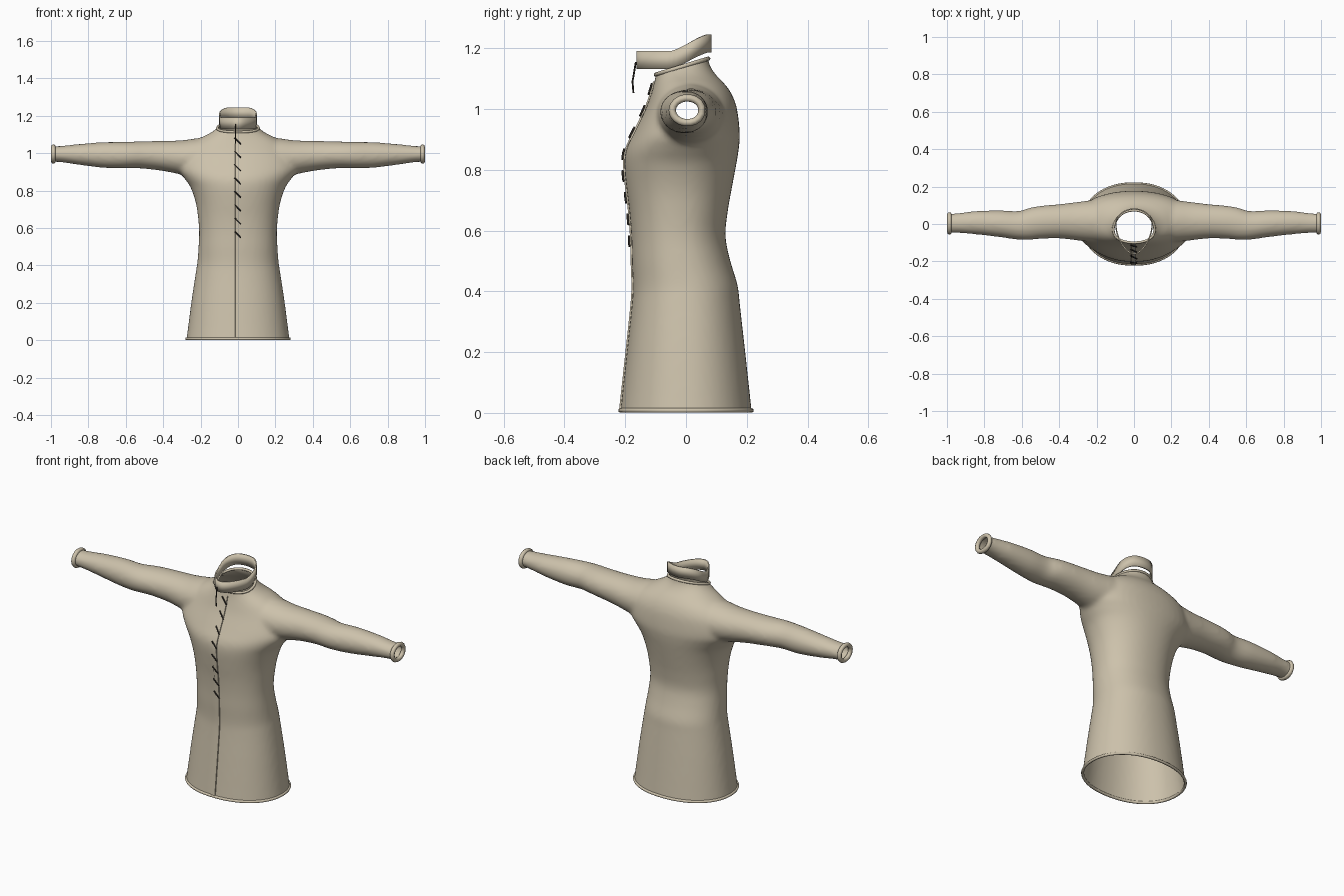
import bpy, bmesh, math
from mathutils import Vector
from mathutils.bvhtree import BVHTree

if "Cube" in bpy.data.objects:
    bpy.data.objects.remove(bpy.data.objects["Cube"])


def material(name, rgb):
    m = bpy.data.materials.new(name)
    m.diffuse_color = (*rgb, 1)
    m.use_nodes = True
    m.node_tree.nodes["Principled BSDF"].inputs["Base Color"].default_value = m.diffuse_color
    return m


LINEN = material("beige linen", (0.61, 0.54, 0.41))
CORD = material("dark cord", (0.03, 0.025, 0.02))


def add_object(name, data, mat):
    ob = bpy.data.objects.new(name, data)
    bpy.context.collection.objects.link(ob)
    data.materials.append(mat)
    return ob


def shade(ob, angle=50):
    bpy.ops.object.select_all(action='DESELECT')
    ob.select_set(True)
    bpy.context.view_layer.objects.active = ob
    bpy.ops.object.shade_smooth_by_angle(angle=math.radians(angle))


def refine(rows, n=4):
    """Catmull-Rom subdivision of a table of section sizes."""
    out = []
    for i in range(len(rows) - 1):
        a, b, c, d = (rows[min(max(i + k, 0), len(rows) - 1)] for k in (-1, 0, 1, 2))
        for s in range(n):
            t = s / n
            out.append([0.5 * (2 * q + (r - p) * t + (2 * p - 5 * q + 4 * r - e) * t * t
                               + (3 * q - p - 3 * r + e) * t ** 3)
                        for p, q, r, e in zip(a, b, c, d)])
    return out + [list(rows[-1])]


def loft(bm, rings):
    """Closed, capped skin over a list of rings of points."""
    vs = [[bm.verts.new(p) for p in ring] for ring in rings]
    n = len(vs[0])
    for a, b in zip(vs, vs[1:]):
        for i in range(n):
            bm.faces.new((a[i], a[(i + 1) % n], b[(i + 1) % n], b[i]))
    bm.faces.new(vs[0][::-1])
    bm.faces.new(vs[-1])


def oval(n=48, power=2.15):
    for i in range(n):
        c, s = math.cos(2 * math.pi * i / n), math.sin(2 * math.pi * i / n)
        yield (math.copysign(abs(c) ** (2 / power), c), math.copysign(abs(s) ** (2 / power), s))


# torso sections: height, half width, front y, back y
TORSO = [(-0.06, 0.285, -0.225, 0.225), (0.0, 0.276, -0.217, 0.217), (0.2, 0.25, -0.195, 0.195),
         (0.36, 0.226, -0.178, 0.177), (0.42, 0.217, -0.175, 0.17), (0.5, 0.211, -0.178, 0.146),
         (0.58, 0.208, -0.18, 0.13), (0.66, 0.214, -0.186, 0.137), (0.74, 0.227, -0.196, 0.151),
         (0.82, 0.255, -0.203, 0.166), (0.87, 0.29, -0.196, 0.174), (0.92, 0.32, -0.172, 0.177),
         (1.0, 0.30, -0.133, 0.168), (1.05, 0.255, -0.115, 0.15), (1.085, 0.195, -0.105, 0.125),
         (1.11, 0.145, -0.1, 0.1), (1.14, 0.108, -0.098, 0.08), (1.17, 0.092, -0.096, 0.073),
         (1.23, 0.09, -0.095, 0.073)]
# sleeve sections: x, low z, high z, front y, back y
SLEEVE = [(0.05, 0.86, 1.09, -0.11, 0.14), (0.2, 0.865, 1.082, -0.1, 0.13),
          (0.3, 0.885, 1.069, -0.088, 0.118), (0.4, 0.905, 1.066, -0.077, 0.106),
          (0.5, 0.917, 1.064, -0.079, 0.097), (0.56, 0.92, 1.062, -0.085, 0.086),
          (0.62, 0.92, 1.06, -0.084, 0.069), (0.72, 0.922, 1.059, -0.07, 0.073),
          (0.85, 0.938, 1.049, -0.055, 0.069), (0.96, 0.953, 1.038, -0.047, 0.056),
          (1.06, 0.953, 1.038, -0.047, 0.056)]

bm = bmesh.new()
loft(bm, [[(w * c, (f + b) / 2 + (b - f) / 2 * s, z) for c, s in oval()]
          for z, w, f, b in refine(TORSO)])
for side in (1, -1):
    loft(bm, [[(side * x, (f + b) / 2 + (b - f) / 2 * c, (lo + hi) / 2 + (hi - lo) / 2 * s)
               for c, s in oval(power=2)] for x, lo, hi, f, b in refine(SLEEVE)])
bmesh.ops.recalc_face_normals(bm, faces=bm.faces)
me = bpy.data.meshes.new("tunic_body")
bm.to_mesh(me)
bm.free()
body = add_object("tunic_body", me, LINEN)

# fuse torso and sleeves into one soft skin
rm = body.modifiers.new("fuse", 'REMESH')
rm.mode, rm.voxel_size, rm.use_smooth_shade = 'VOXEL', 0.011, True
sm = body.modifiers.new("soften", 'SMOOTH')
sm.factor, sm.iterations = 0.5, 8
fused = bpy.data.meshes.new_from_object(body.evaluated_get(bpy.context.evaluated_depsgraph_get()))
body.modifiers.clear()
body.data = fused
if not fused.materials:
    fused.materials.append(LINEN)

# cut open the hem, cuffs and neck, and collect each rim
CUTS = {"hem": ((0, 0, 0.008), (0, 0, -1), 0.0075),
        "right_cuff": ((0.987, 0, 0), (1, 0, 0), 0.012),
        "left_cuff": ((-0.987, 0, 0), (-1, 0, 0), 0.012),
        "neckline": ((0, -0.1, 1.113), (0, -0.29, 0.957), 0.007)}
bm = bmesh.new()
bm.from_mesh(fused)
rims = {}
for name, (co, no, r) in CUTS.items():
    res = bmesh.ops.bisect_plane(bm, geom=bm.verts[:] + bm.edges[:] + bm.faces[:],
                                 plane_co=co, plane_no=no, clear_outer=True)
    pts = [v.co.copy() for v in res["geom_cut"] if isinstance(v, bmesh.types.BMVert)]
    mid = sum(pts, Vector()) / len(pts)
    a, b = (1, 2) if "cuff" in name else (0, 1)
    pts.sort(key=lambda p: math.atan2(p[b] - mid[b], p[a] - mid[a]))
    rims[name] = pts[::2]
bm.to_mesh(fused)
tree = BVHTree.FromBMesh(bm)
bm.free()
shade(body, 60)


def tube(name, paths, radius, mat, cyclic=False):
    cu = bpy.data.curves.new(name, 'CURVE')
    cu.dimensions, cu.bevel_depth, cu.bevel_resolution = '3D', radius, 2
    cu.use_fill_caps = True
    for path in paths:
        sp = cu.splines.new('POLY')
        sp.points.add(len(path) - 1)
        for p, q in zip(sp.points, path):
            p.co = (*q, 1)
        sp.use_cyclic_u = cyclic
    return add_object(name, cu, mat)


# rolled rims
for name, pts in rims.items():
    tube(name + "_rim", [pts], CUTS[name][2], LINEN, True)


def front(x, z, lift=0.0):
    """Point on the front of the body."""
    hit = tree.ray_cast(Vector((x, -1, z)), Vector((0, 1, 0)))[0]
    return Vector((x, (hit.y if hit else -0.1) - lift, z))


# front placket strip, running from hem to neckline
bm = bmesh.new()
rows = []
for i in range(51):
    z = 0.015 + i * (1.09 - 0.015) / 50
    rows.append([bm.verts.new(front(x, z, d)) for x, d in
                 ((-0.015, 0), (-0.014, 0.005), (0.01, 0.005), (0.011, 0))])
for a, b in zip(rows, rows[1:]):
    for k in range(3):
        bm.faces.new((a[k], a[k + 1], b[k + 1], b[k]))
me = bpy.data.meshes.new("placket")
bm.to_mesh(me)
bm.free()
shade(add_object("placket", me, LINEN), 30)

# diagonal lacing
laces = []
for i in range(8):
    z = 0.565 + i * 0.0715
    laces.append([front(-0.018 + 0.033 * t, z + 0.017 - 0.034 * t, 0.008) for t in (0, 0.33, 0.67, 1)])
tube("lacing", laces, 0.0035, CORD)

# standing collar: teardrop band, level at the front, rising to the back
bm = bmesh.new()
rings = [[], []]
for i in range(64):
    t = 2 * math.pi * i / 64
    c, s = math.cos(t), math.sin(t)
    y = 0.08 * s if s > 0 else 0.16 * s
    x = 0.097 * c * (1 if s > 0 else 1 - 0.22 * s * s)
    k = min(max((y + 0.05) / 0.12, 0), 1)
    rise = 0.055 * (0.6 * k + 0.4 * k * k * (3 - 2 * k))
    for ring, z in zip(rings, (1.131, 1.19)):
        ring.append(bm.verts.new((x, y, z + rise)))
for i in range(64):
    j = (i + 1) % 64
    bm.faces.new((rings[0][i], rings[0][j], rings[1][j], rings[1][i]))
me = bpy.data.meshes.new("collar")
bm.to_mesh(me)
bm.free()
collar = add_object("collar", me, LINEN)
so = collar.modifiers.new("thickness", 'SOLIDIFY')
so.thickness, so.offset = 0.007, 0
shade(collar)

# loose cord hanging from the collar
tube("hanging_cord", [[(-0.014, -0.165, 1.155), (-0.014, -0.17, 1.125),
                       (-0.013, -0.176, 1.09), (-0.013, -0.173, 1.053)]], 0.003, CORD)
